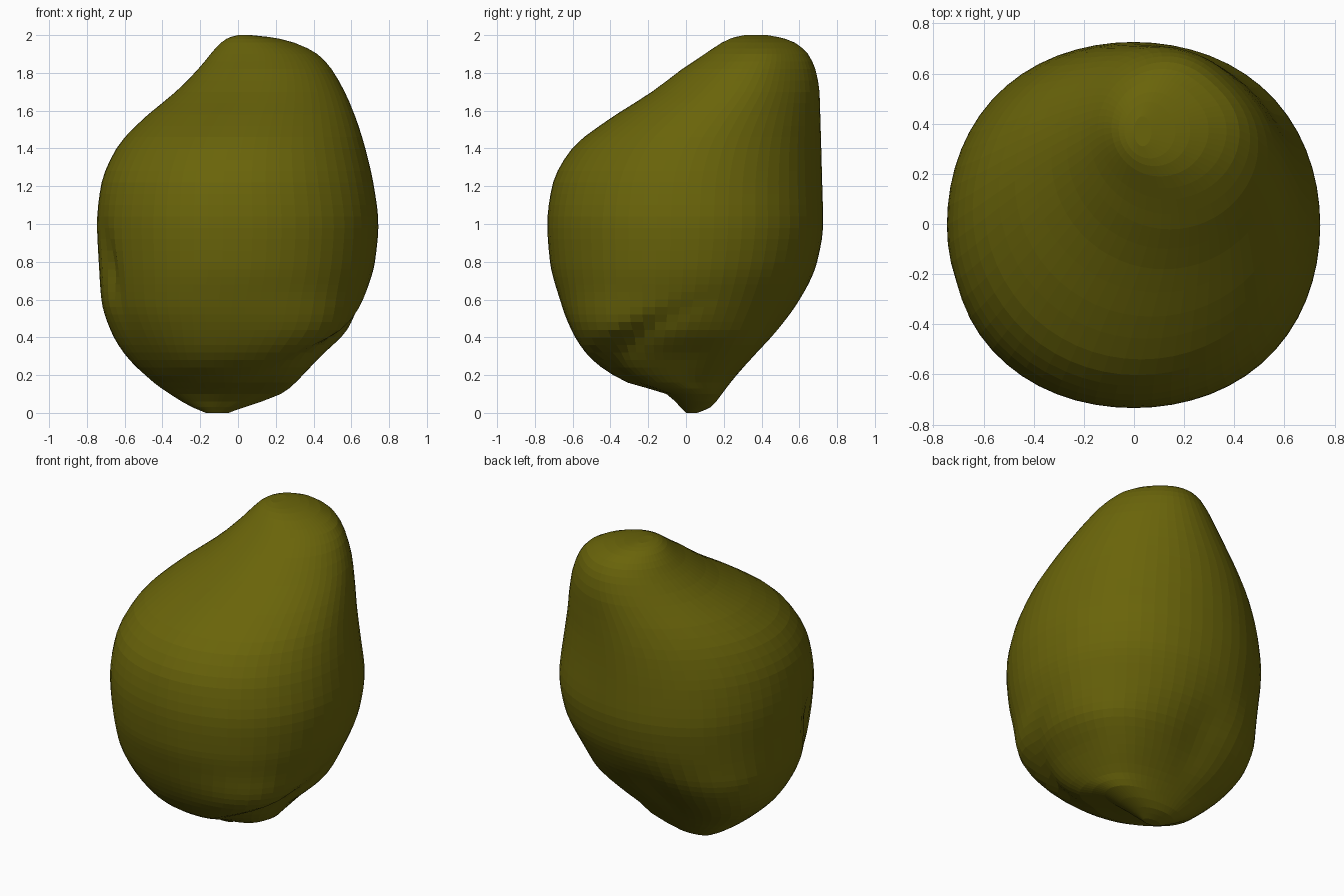
import bpy, bmesh, math

if "Cube" in bpy.data.objects:
    bpy.data.objects.remove(bpy.data.objects["Cube"])

# Cross-sections: z, min x, max x, min y, max y
SECTIONS = [
    (0.00, -0.17, -0.05, 0.00, 0.06),
    (0.03, -0.24, 0.03, -0.03, 0.13),
    (0.10, -0.36, 0.23, -0.10, 0.19),
    (0.16, -0.44, 0.30, -0.31, 0.235),
    (0.30, -0.58, 0.43, -0.51, 0.36),
    (0.45, -0.67, 0.585, -0.605, 0.505),
    (0.60, -0.72, 0.66, -0.665, 0.61),
    (0.80, -0.737, 0.725, -0.72, 0.695),
    (1.00, -0.747, 0.744, -0.735, 0.727),
    (1.20, -0.727, 0.72, -0.71, 0.722),
    (1.40, -0.645, 0.675, -0.605, 0.717),
    (1.55, -0.51, 0.63, -0.415, 0.714),
    (1.70, -0.33, 0.57, -0.18, 0.712),
    (1.82, -0.21, 0.50, -0.02, 0.69),
    (1.90, -0.145, 0.425, 0.10, 0.65),
    (1.96, -0.09, 0.30, 0.19, 0.58),
    (1.99, -0.04, 0.17, 0.26, 0.49),
    (2.00, 0.00, 0.07, 0.31, 0.43),
]
SIDES = 60


def gauss(v, width):
    return math.exp(-(v / width) ** 2)


def gap(a, b):
    return (a - b + 180) % 360 - 180


def slope(i, c):
    """Limited tangent of column c at section i, so curves never overshoot."""
    if i == 0 or i == len(SECTIONS) - 1:
        j = max(i, 1)
        return (SECTIONS[j][c] - SECTIONS[j - 1][c]) / (SECTIONS[j][0] - SECTIONS[j - 1][0])
    p, q, r = SECTIONS[i - 1:i + 2]
    s0, s1 = (q[c] - p[c]) / (q[0] - p[0]), (r[c] - q[c]) / (r[0] - q[0])
    return 0 if s0 * s1 <= 0 else 2 * s0 * s1 / (s0 + s1)


def section(z):
    i = max(k for k in range(len(SECTIONS) - 1) if SECTIONS[k][0] <= z)
    a, b = SECTIONS[i], SECTIONS[i + 1]
    h = b[0] - a[0]
    t = (z - a[0]) / h
    return [a[c] * (1 + 2 * t) * (1 - t) ** 2 + slope(i, c) * h * t * (1 - t) ** 2
            + b[c] * t * t * (3 - 2 * t) + slope(i + 1, c) * h * t * t * (t - 1)
            for c in range(1, 5)]


def swell(deg, z):
    """Radius factor: diagonal bulges, creases and hollows."""
    k = 1.0
    # fuller lower body towards the back left, front right and back right
    k += 0.16 * gauss(gap(deg, 137), 28) * gauss(z - 0.32, 0.28)
    k += 0.15 * gauss(gap(deg, -45), 28) * gauss(z - 0.36, 0.26)
    k += 0.13 * gauss(gap(deg, 45), 25) * gauss(z - 0.28, 0.17)
    # slimmer lower body at the front left
    k -= 0.07 * gauss(gap(deg, 225), 28) * gauss(z - 0.24, 0.16)
    # slightly square middle, narrower shoulder at the back right
    k += 0.022 * math.sin(math.radians(2 * deg)) ** 2 * gauss(z - 0.95, 0.35)
    k -= 0.09 * gauss(gap(deg, 45), 33) * gauss(z - 1.85, 0.25)
    # folded crease rising from the front base to the right side
    a = gap(deg, -45)
    below = 0.36 + 0.0055 * a - z
    if below > 0 and -60 < a < 60:
        k -= 0.14 * min(1, below / 0.07) * gauss(max(below - 0.07, 0), 0.11) * gauss(a, 33)
    # crease on the left side
    k -= 0.05 * gauss(gap(deg, 203 + (0.8 - z) * 20), 6) * gauss(z - 0.76, 0.2)
    # hollow low on the back
    k -= 0.06 * gauss(gap(deg, 98), 15) * gauss(z - 0.40, 0.2)
    return k


# Ring heights, finer around the two ends
heights = [0, 0.015, 0.03, 0.06, 0.10, 0.13, 0.16]
heights += [0.16 + 0.04 * i for i in range(1, 17)]
heights += [0.80 + 0.06 * i for i in range(1, 18)]
heights += [1.86, 1.90, 1.93, 1.96, 1.98, 1.99, 2.0]

# Fruit body lofted through the rings
bm = bmesh.new()
rings = []
for z in heights:
    x0, x1, y0, y1 = section(z)
    ring = []
    for i in range(SIDES):
        deg = 360 * i / SIDES
        t = math.radians(deg)
        k = swell(deg, z)
        ring.append(bm.verts.new(((x0 + x1) / 2 + (x1 - x0) / 2 * math.cos(t) * k,
                                  (y0 + y1) / 2 + (y1 - y0) / 2 * math.sin(t) * k, z)))
    rings.append(ring)
for a, b in zip(rings, rings[1:]):
    for i in range(SIDES):
        j = (i + 1) % SIDES
        bm.faces.new((a[i], a[j], b[j], b[i]))
bm.faces.new(rings[0][::-1])
bm.faces.new(rings[-1])

# Relax the loft lightly, leaving the end rings in place
inner = [v for r in rings[1:-1] for v in r]
bmesh.ops.smooth_vert(bm, verts=inner, factor=0.3, use_axis_x=True, use_axis_y=True)

mesh = bpy.data.meshes.new("fruit_body")
bm.to_mesh(mesh)
bm.free()
fruit = bpy.data.objects.new("fruit_body", mesh)
bpy.context.collection.objects.link(fruit)

# Olive skin
skin = bpy.data.materials.new("olive_green")
skin.diffuse_color = (0.143, 0.128, 0.003, 1)
skin.use_nodes = True
skin.node_tree.nodes["Principled BSDF"].inputs["Base Color"].default_value = skin.diffuse_color
mesh.materials.append(skin)
for p in mesh.polygons:
    p.use_smooth = False
